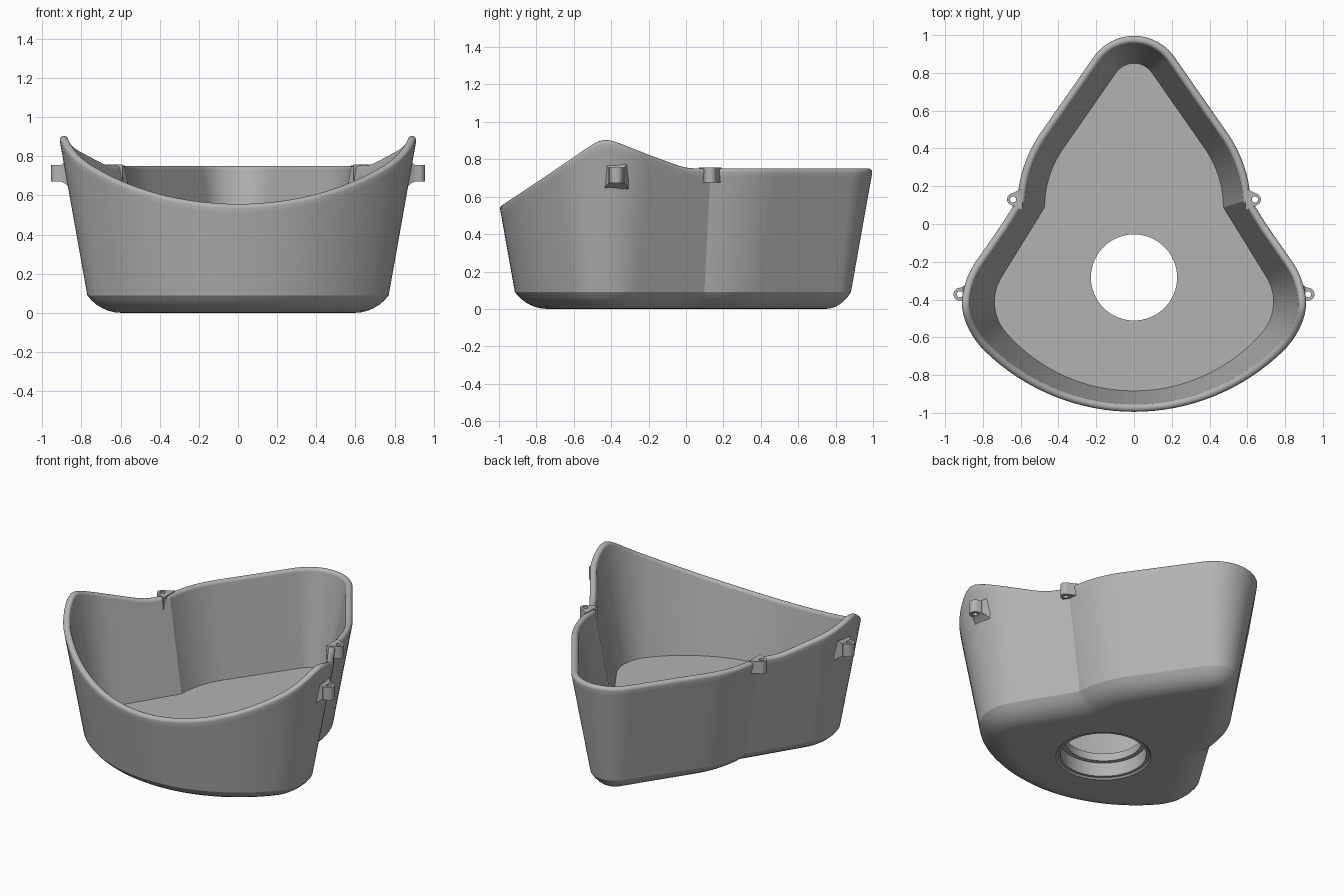
import bpy, bmesh
from math import sin, cos, pi, radians
from mathutils import Vector

if "Cube" in bpy.data.objects:
    bpy.data.objects.remove(bpy.data.objects["Cube"], do_unlink=True)

grey = bpy.data.materials.new("mid grey")
grey.use_nodes = True
COLOUR = (0.45, 0.45, 0.45, 1)
grey.diffuse_color = COLOUR
grey.node_tree.nodes["Principled BSDF"].inputs["Base Color"].default_value = COLOUR

DRAFT, EDGE_Z, FLOOR_Z, WALL = 0.178, 0.09, 0.15, 0.042


def finish(bm, name, angle=22):
    bmesh.ops.recalc_face_normals(bm, faces=bm.faces)
    mesh = bpy.data.meshes.new(name)
    bm.to_mesh(mesh)
    bm.free()
    mesh.materials.append(grey)
    mesh.shade_smooth()
    mesh.set_sharp_from_angle(angle=radians(angle))
    obj = bpy.data.objects.new(name, mesh)
    bpy.context.collection.objects.link(obj)
    return obj


def arc(cx, cy, r, a0, a1, n):
    angles = [radians(a0 + (a1 - a0) * i / n) for i in range(n + 1)]
    return [Vector((cx + r * cos(a), cy + r * sin(a))) for a in angles]


def between(a, b, n):
    return [a.lerp(b, i / n) for i in range(1, n)]


def bridge(bm, a, b):
    n = len(a)
    for i in range(n):
        j = (i + 1) % n
        bm.faces.new((a[i], a[j], b[j], b[i]))


def loop_edges(bm, loop):
    return [bm.edges.get((v, loop[i - 1])) or bm.edges.new((v, loop[i - 1]))
            for i, v in enumerate(loop)]


def fill(bm, *loops):
    edges = [e for loop in loops for e in loop_edges(bm, loop)]
    bmesh.ops.triangle_fill(bm, use_beauty=True, edges=edges)


# Half of the base outline, back to front, then mirrored into a closed loop
tip = arc(0, 0.735, 0.147, 90, 34, 10)
side = arc(-0.078, 0.085, 0.583, 33, 4, 8)
notch = Vector((0.504, 0.098))
corner = arc(0.49, -0.412, 0.28, 33, -41, 14)
front = arc(0, 0.015, 0.93, -41, -90, 16)
half = (tip + between(tip[-1], side[0], 8) + side + [notch]
        + between(notch, corner[0], 10) + corner + front[1:])
outline = half + [Vector((-p.x, p.y)) for p in half[-2:0:-1]]


def mitre(i):
    p, a, b = outline[i], outline[i - 1], outline[(i + 1) % len(outline)]
    d1, d2 = (p - a).normalized(), (b - p).normalized()
    n1, n2 = Vector((-d1.y, d1.x)), Vector((-d2.y, d2.x))
    return (n1 + n2) / (1 + n1.dot(n2))


normals = [mitre(i) for i in range(len(outline))]

# Rim height along y
RIM = [(-1.1, 0.49), (-1, 0.555), (-0.53, 0.865), (-0.48, 0.893), (-0.44, 0.904),
       (-0.4, 0.901), (-0.35, 0.885), (-0.03, 0.766), (0.03, 0.752), (1.1, 0.75)]


def rim_height(y):
    for (y0, z0), (y1, z1) in zip(RIM, RIM[1:]):
        if y <= y1:
            return z0 + (z1 - z0) * (y - y0) / (y1 - y0)
    return RIM[-1][1]


tops = []
for p, n in zip(outline, normals):
    z = 0.75
    for step in range(12):
        z = rim_height((p + n * DRAFT * (z - EDGE_Z)).y)
    tops.append(z)

# Bucket shell: rounded underside, drafted walls, rounded rim, inner floor
bm = bmesh.new()


def ring(rule):
    verts = []
    for p, n, top in zip(outline, normals, tops):
        off, z = rule(p, top)
        q = p + n * off
        verts.append(bm.verts.new((q.x, q.y, z)))
    return verts


def underside(t):
    a = radians(54.5) * t
    reach, drop = sin(a) / sin(radians(54.5)), (1 - cos(a)) * 0.215

    def rule(p, top):
        inset = 0.175 - 0.037 * min(1, max(0, (p.y - 0.3) / 0.5))
        return inset * (reach - 1), drop
    return rule


def wall(below, inset):
    return lambda p, top: (DRAFT * (top - below - EDGE_Z) - inset, top - below)


def rim(a):
    r = WALL / 2
    return lambda p, top: (DRAFT * (top - r - EDGE_Z) - r + r * cos(a), top - r + r * sin(a))


rules = [underside(i / 6) for i in range(6)]
rules += [lambda p, top: (0, EDGE_Z), wall(0.05, 0)]
rules += [rim(pi * i / 10) for i in range(11)]
rules += [wall(0.05, WALL), lambda p, top: (DRAFT * (FLOOR_Z - EDGE_Z) - WALL, FLOOR_Z)]
rings = [ring(rule) for rule in rules]
for a, b in zip(rings, rings[1:]):
    bridge(bm, a, b)

# Stepped round bore through the floor
BORE = [(0.283, 0), (0.272, 0.01), (0.255, 0.01), (0.255, 0.1), (0.228, 0.1), (0.228, FLOOR_Z)]
bores = [[bm.verts.new((q.x, q.y, z)) for q in arc(0, -0.283, r, 0, 360, 64)[:-1]]
         for r, z in BORE]
for a, b in zip(bores, bores[1:]):
    bridge(bm, a, b)
fill(bm, rings[0], bores[0])
fill(bm, rings[-1], bores[-1])
finish(bm, "bucket_shell")


# Screw lug: rounded ear with a vertical hole, widening towards the wall
def lug(name, side_sign, cx, cy, r, root_x, root_w, z0, z1):
    bm = bmesh.new()
    ear = [Vector((root_x, cy - root_w))] + arc(cx, cy, r, -80, 80, 14)
    ear.append(Vector((root_x, cy + root_w)))
    hole = arc(cx, cy, 0.016, 0, 360, 20)[:-1]
    levels = []
    for z in (z0, z1):
        pair = [[bm.verts.new((side_sign * q.x, q.y, z)) for q in pts] for pts in (ear, hole)]
        fill(bm, *pair)
        levels.append(pair)
    for k in range(2):
        bridge(bm, levels[0][k], levels[1][k])
    finish(bm, name, 30)


# Flared root that blends the front lug into the wall
def flare(name, side_sign):
    bm = bmesh.new()
    loops = []
    for x, w, z0, z1 in ((0.86, 0.065, 0.64, 0.805), (0.885, 0.052, 0.662, 0.77),
                         (0.905, 0.042, 0.672, 0.755)):
        loops.append([bm.verts.new((side_sign * x, -0.372 + y, z)) for y, z in
                      ((-w, z0), (w, z0), (w, z1), (-w, z1))])
    for a, b in zip(loops, loops[1:]):
        bridge(bm, a, b)
    bm.faces.new(loops[0])
    bm.faces.new(loops[-1])
    finish(bm, name, 30)


for sign, label in ((1, "left"), (-1, "right")):
    lug(label + "_front_lug", sign, 0.922, -0.372, 0.034, 0.87, 0.045, 0.672, 0.755)
    lug(label + "_rear_lug", sign, 0.64, 0.13, 0.032, 0.59, 0.06, 0.677, 0.757)
    flare(label + "_lug_root", sign)
